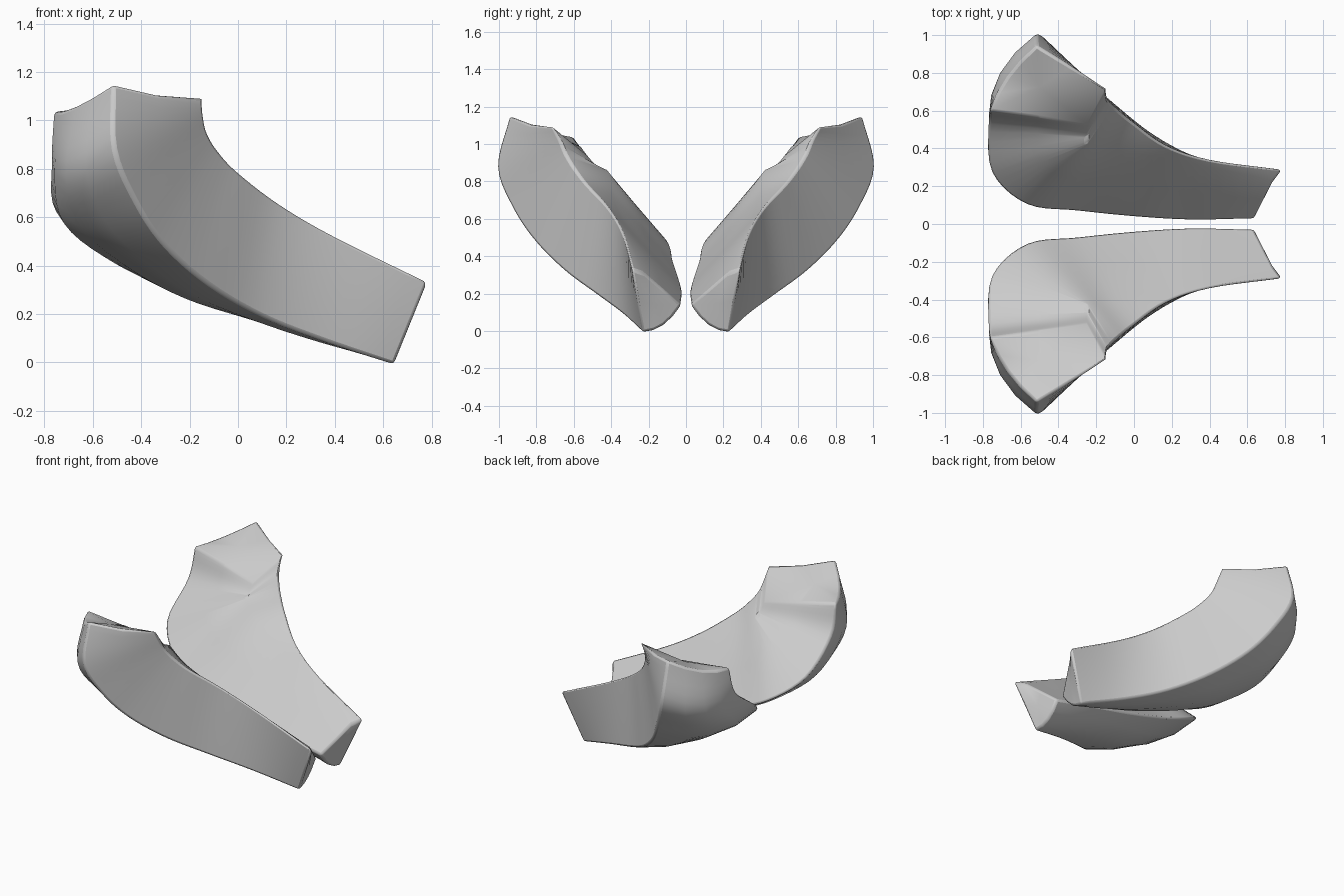
import bpy, bmesh
from mathutils import Vector

if "Cube" in bpy.data.objects:
    bpy.data.objects.remove(bpy.data.objects["Cube"])

# Cross-sections from the low front end to the raised rear end:
# crest, outer lower edge, underside, inner lower edge, inner crest
SECTIONS = [
    [(.785, -.29, .335), (.645, -.23, -.01), (.635, -.12, .03), (.635, -.025, .14), (.74, -.23, .315)],
    [(.40, -.34, .525), (.35, -.34, .09), (.33, -.16, .10), (.30, -.018, .21), (.36, -.31, .51)],
    [(.17, -.415, .66), (.10, -.475, .19), (.06, -.22, .175), (.0, -.035, .28), (.10, -.36, .62)],
    [(.0, -.535, .79), (-.12, -.65, .32), (-.22, -.34, .265), (-.30, -.065, .37), (-.12, -.40, .74)],
    [(-.08, -.60, .875), (-.30, -.81, .48), (-.45, -.45, .39), (-.57, -.10, .48), (-.23, -.42, .845)],
    [(-.125, -.645, .95), (-.42, -.93, .66), (-.65, -.61, .56), (-.755, -.27, .63), (-.25, -.43, .865)],
    [(-.14, -.675, 1.02), (-.51, -1.01, .88), (-.71, -.79, .78), (-.77, -.53, .83), (-.25, -.48, .885)],
    [(-.145, -.72, 1.095), (-.515, -.945, 1.15), (-.67, -.78, 1.06), (-.765, -.60, 1.035), (-.25, -.53, .94)],
]
STEPS = 5


def spline(pts):
    """Smooth curve through the points (Catmull-Rom)."""
    p = [Vector(q) for q in pts]
    p = [2 * p[0] - p[1]] + p + [2 * p[-1] - p[-2]]
    out = []
    for i in range(1, len(p) - 2):
        a, b, c, d = p[i - 1:i + 3]
        for s in range(STEPS):
            t = s / STEPS
            out.append(0.5 * (2 * b + (c - a) * t + (2 * a - 5 * b + 4 * c - d) * t * t
                              + (3 * b - a - 3 * c + d) * t ** 3))
    return out + [p[-2]]


def build_horn(name, side):
    rails = [spline([s[k] for s in SECTIONS]) for k in range(5)]
    bm = bmesh.new()
    rings = []
    for crest, outer, under, inner, inner_crest in zip(*rails):
        # rounded underside between the two lower edges
        ring = [crest, crest.lerp(outer, 0.5)]
        for i in range(5):
            t = i / 4
            ring.append(outer * (1 - t) * (1 - 2 * t) + under * 4 * t * (1 - t)
                        + inner * t * (2 * t - 1))
        ring += [inner.lerp(inner_crest, 0.5), inner_crest]
        rings.append([bm.verts.new((v.x, v.y * side, v.z)) for v in ring])
    rings[-1][1].co.z -= 0.015  # slight dip in the top rim
    n = len(rings[0])
    for a, b in zip(rings, rings[1:]):
        for i in range(n):
            j = (i + 1) % n
            bm.faces.new((a[i], a[j], b[j], b[i]))
    # end caps
    for ring in (rings[0], rings[-1]):
        c = sum((v.co for v in ring), Vector()) / n
        mid = bm.verts.new(c)
        for i in range(n):
            bm.faces.new((ring[i], ring[(i + 1) % n], mid))
    bmesh.ops.recalc_face_normals(bm, faces=bm.faces)
    mesh = bpy.data.meshes.new(name)
    bm.to_mesh(mesh)
    bm.free()
    obj = bpy.data.objects.new(name, mesh)
    bpy.context.collection.objects.link(obj)
    # softened ridges
    bev = obj.modifiers.new("soft_edges", "BEVEL")
    bev.width, bev.segments = 0.015, 2
    bev.limit_method, bev.angle_limit = 'ANGLE', 0.7
    bpy.ops.object.select_all(action='DESELECT')
    obj.select_set(True)
    bpy.context.view_layer.objects.active = obj
    bpy.ops.object.shade_smooth_by_angle(angle=0.7)


# Mirrored pair
build_horn("curved_wedge_near", 1)
build_horn("curved_wedge_far", -1)
